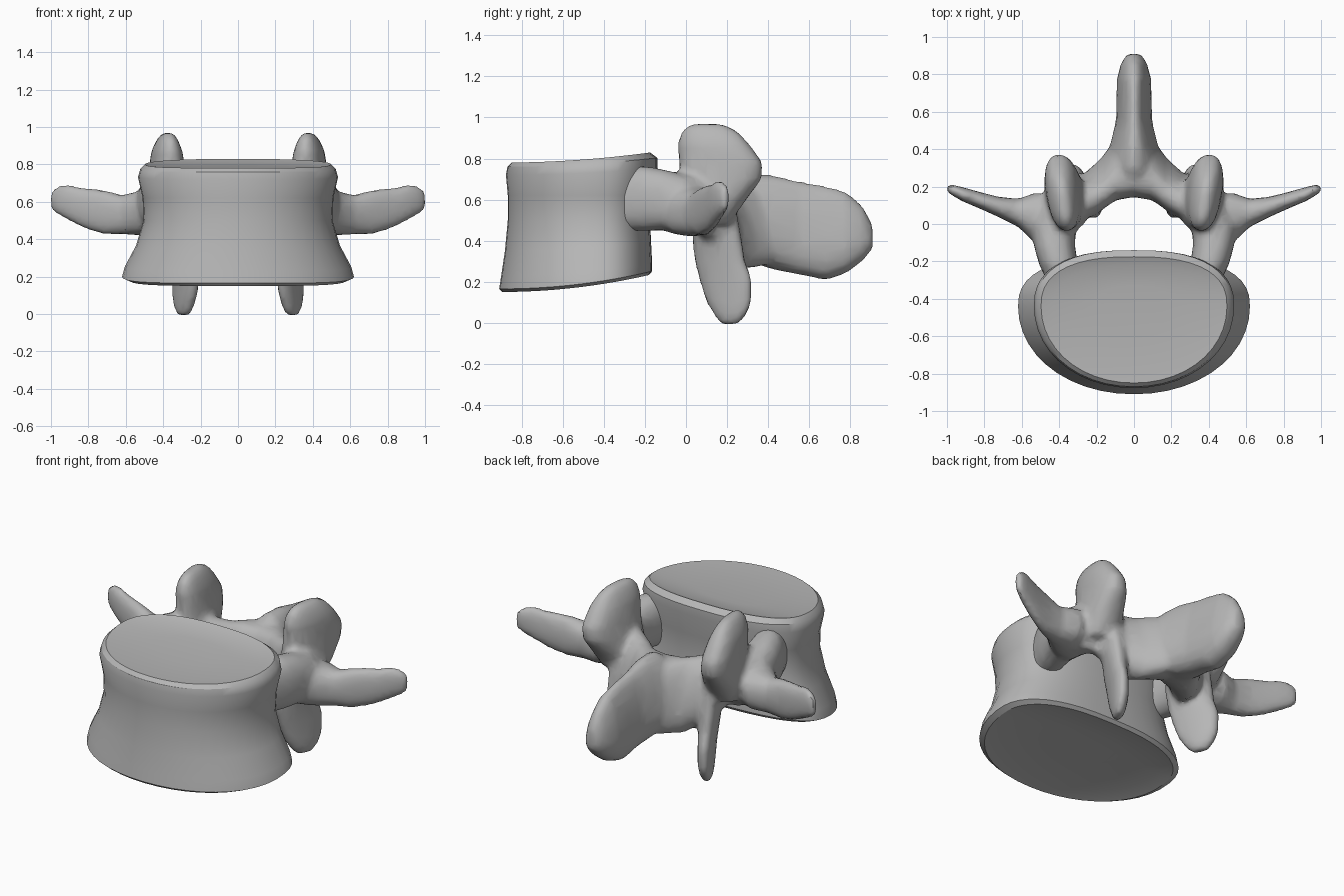
import bpy, bmesh, math
from mathutils import Vector

cube = bpy.data.objects.get("Cube")
if cube:
    bpy.data.objects.remove(cube, do_unlink=True)

bone = bpy.data.materials.new("bone_grey")
bone.use_nodes = True
GREY = (0.47, 0.47, 0.47, 1)
bone.diffuse_color = GREY
bone.node_tree.nodes["Principled BSDF"].inputs["Base Color"].default_value = GREY


def power(v, n):
    return math.copysign(abs(v) ** (2 / n), v)


def skin(bm, rings):
    """Bridge a list of closed point rings and cap both ends."""
    loops = [[bm.verts.new(p) for p in ring] for ring in rings]
    n = len(loops[0])
    for a, b in zip(loops, loops[1:]):
        for i in range(n):
            j = (i + 1) % n
            bm.faces.new((a[i], a[j], b[j], b[i]))
    bm.faces.new(loops[0][::-1])
    bm.faces.new(loops[-1])


def loft(bm, stations, u, v, side=1, taper=0.0, n=2.3, count=20):
    """Loft ellipses (x, y, z, half u, half v); taper narrows u toward +v."""
    u, v = Vector(u), Vector(v)
    rings = []
    for x, y, z, a, b in stations:
        ring = []
        for i in range(count):
            t = math.tau * i / count
            c, s = power(math.cos(t), n), power(math.sin(t), n)
            p = Vector((x, y, z)) + u * (a * c * (1 - taper * s)) + v * (b * s)
            p.x *= side
            ring.append(p)
        rings.append(ring)
    skin(bm, rings)


def finish(bm, name):
    bmesh.ops.recalc_face_normals(bm, faces=bm.faces)
    mesh = bpy.data.meshes.new(name)
    bm.to_mesh(mesh)
    bm.free()
    mesh.materials.append(bone)
    obj = bpy.data.objects.new(name, mesh)
    bpy.context.collection.objects.link(obj)
    return obj


def select(obj):
    bpy.ops.object.select_all(action="DESELECT")
    obj.select_set(True)
    bpy.context.view_layer.objects.active = obj


# Vertebral body: waisted drum, rounded in front, flatter and raised behind
def body_ring(z_front, z_back, w, y_front, y_back, count=44):
    mid, ring = -0.44, []
    for i in range(count):
        t = math.tau * i / count
        c, s = math.cos(t), math.sin(t)
        n = 2.5 if s > 0 else 2.05
        x = w * power(c, n)
        y = mid + power(s, n) * ((y_back - mid) if s > 0 else (mid - y_front))
        f = (y + 0.9) / 0.73
        ring.append((x, y, z_front + (z_back - z_front) * max(f, 0) ** 2))
    return ring


body_profile = [
    (0.19, 0.26, 0.22, -0.62, -0.32),
    (0.17, 0.25, 0.50, -0.82, -0.23),
    (0.15, 0.235, 0.585, -0.895, -0.18),
    (0.165, 0.25, 0.62, -0.91, -0.165),
    (0.23, 0.29, 0.605, -0.90, -0.165),
    (0.35, 0.39, 0.545, -0.882, -0.17),
    (0.50, 0.50, 0.505, -0.868, -0.175),
    (0.62, 0.62, 0.51, -0.868, -0.165),
    (0.72, 0.75, 0.535, -0.877, -0.14),
    (0.76, 0.80, 0.522, -0.87, -0.14),
    (0.78, 0.83, 0.497, -0.85, -0.175),
    (0.775, 0.815, 0.43, -0.77, -0.22),
    (0.77, 0.81, 0.20, -0.60, -0.33),
]
bm = bmesh.new()
skin(bm, [body_ring(*r) for r in body_profile])
body = finish(bm, "vertebral_body")
select(body)
bpy.ops.object.shade_smooth_by_angle(angle=math.radians(32))

# Neural arch: all processes, fused into one surface
X, Y, Z = (1, 0, 0), (0, 1, 0), (0, 0, 1)
pedicle = [
    (0.34, -0.46, 0.60, 0.08, 0.12),
    (0.37, -0.32, 0.60, 0.09, 0.15),
    (0.405, -0.21, 0.605, 0.105, 0.16),
    (0.425, -0.12, 0.60, 0.11, 0.15),
    (0.43, 0.00, 0.58, 0.12, 0.14),
    (0.39, 0.12, 0.56, 0.10, 0.14),
]
transverse_process = [
    (0.40, -0.02, 0.55, 0.15, 0.12),
    (0.52, 0.03, 0.54, 0.14, 0.12),
    (0.62, 0.06, 0.53, 0.075, 0.105),
    (0.72, 0.09, 0.545, 0.055, 0.12),
    (0.82, 0.125, 0.565, 0.045, 0.11),
    (0.92, 0.16, 0.60, 0.038, 0.095),
    (0.98, 0.185, 0.61, 0.028, 0.07),
    (1.005, 0.195, 0.605, 0.015, 0.04),
]
superior_process = [
    (0.35, 0.10, 0.48, 0.10, 0.11),
    (0.36, 0.13, 0.60, 0.115, 0.165),
    (0.375, 0.17, 0.70, 0.10, 0.20),
    (0.38, 0.17, 0.78, 0.092, 0.205),
    (0.38, 0.135, 0.87, 0.08, 0.175),
    (0.378, 0.115, 0.93, 0.055, 0.14),
    (0.375, 0.10, 0.97, 0.025, 0.08),
]
inferior_process = [
    (0.27, 0.14, 0.58, 0.07, 0.10),
    (0.265, 0.15, 0.42, 0.075, 0.12),
    (0.27, 0.165, 0.30, 0.06, 0.125),
    (0.28, 0.195, 0.20, 0.05, 0.13),
    (0.285, 0.21, 0.10, 0.048, 0.112),
    (0.29, 0.215, 0.03, 0.04, 0.075),
    (0.29, 0.21, -0.01, 0.025, 0.04),
]
lamina = [
    (0.36, 0.09, 0.56, 0.08, 0.14),
    (0.26, 0.145, 0.52, 0.11, 0.19),
    (0.18, 0.20, 0.475, 0.125, 0.21),
    (0.10, 0.28, 0.475, 0.15, 0.205),
    (-0.02, 0.30, 0.49, 0.15, 0.19),
]
spinous_process = [
    (0, 0.20, 0.53, 0.15, 0.13),
    (0, 0.30, 0.51, 0.14, 0.21),
    (0, 0.42, 0.49, 0.12, 0.23),
    (0, 0.55, 0.462, 0.09, 0.228),
    (0, 0.68, 0.437, 0.088, 0.23),
    (0, 0.78, 0.44, 0.085, 0.20),
    (0, 0.86, 0.435, 0.065, 0.135),
    (0, 0.91, 0.42, 0.035, 0.06),
]
bm = bmesh.new()
for side in (1, -1):
    loft(bm, pedicle, X, Z, side)
    loft(bm, transverse_process, Y, Z, side)
    loft(bm, superior_process, X, (0.12, 1, 0), side)
    loft(bm, inferior_process, X, (0.4, 1, 0), side)
    loft(bm, lamina, Y, (0, -0.25, 1), side, taper=0.15)
loft(bm, spinous_process, X, Z, taper=0.35)
arch = finish(bm, "neural_arch")

remesh = arch.modifiers.new("fuse", "REMESH")
remesh.mode = "VOXEL"
remesh.voxel_size = 0.018
smooth = arch.modifiers.new("soften", "SMOOTH")
smooth.factor = 0.5
smooth.iterations = 6
decimate = arch.modifiers.new("simplify", "DECIMATE")
decimate.ratio = 0.25
select(arch)
for name in [m.name for m in arch.modifiers]:
    bpy.ops.object.modifier_apply(modifier=name)
bpy.ops.object.shade_smooth_by_angle(angle=math.radians(40))
